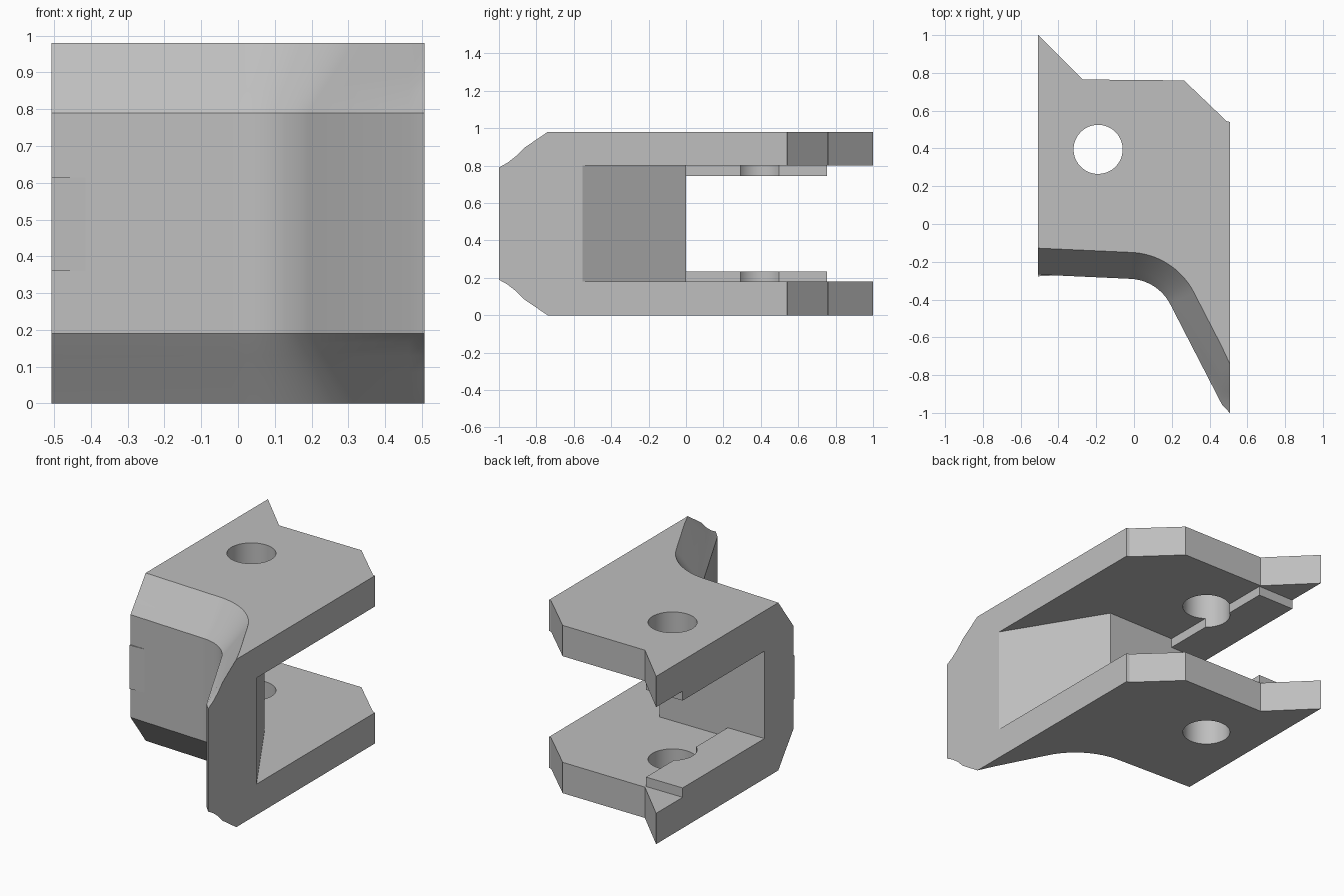
import bpy, bmesh
from math import cos, sin, radians

old = bpy.data.objects.get("Cube")
if old:
    bpy.data.objects.remove(old, do_unlink=True)

H, X = 0.98, 0.507            # height and half width
grey = bpy.data.materials.new("plain grey")
grey.use_nodes = True
grey.diffuse_color = (0.52, 0.52, 0.52, 1)
grey.node_tree.nodes["Principled BSDF"].inputs["Base Color"].default_value = grey.diffuse_color


def loft(name, rings):
    """Solid through matching rings of 3D points."""
    bm = bmesh.new()
    vs = [[bm.verts.new(p) for p in r] for r in rings]
    n = len(vs[0])
    bm.faces.new(vs[0])
    bm.faces.new(vs[-1])
    for a, b in zip(vs, vs[1:]):
        for i in range(n):
            j = (i + 1) % n
            bm.faces.new((a[i], a[j], b[j], b[i]))
    bmesh.ops.recalc_face_normals(bm, faces=bm.faces)
    me = bpy.data.meshes.new(name)
    bm.to_mesh(me)
    bm.free()
    me.materials.append(grey)
    ob = bpy.data.objects.new(name, me)
    bpy.context.collection.objects.link(ob)
    return ob


def prism(name, outline, z0, z1):
    return loft(name, [[(x, y, z) for x, y in outline] for z in (z0, z1)])


def cut(ob, *cutters):
    for c in cutters:
        m = ob.modifiers.new("cut", 'BOOLEAN')
        m.operation, m.solver, m.object = 'DIFFERENCE', 'EXACT', c
    dg = bpy.context.evaluated_depsgraph_get()
    dg.update()
    me = bpy.data.meshes.new_from_object(ob.evaluated_get(dg))
    ob.modifiers.clear()
    ob.data = me


def smooth(ob):
    bpy.ops.object.select_all(action='DESELECT')
    ob.select_set(True)
    bpy.context.view_layer.objects.active = ob
    bpy.ops.object.shade_smooth_by_angle(angle=radians(25))


def outline(d, tip):
    """Bracket outline with the front curve set back by d."""
    cx, cy, r, a1 = -0.03, -0.54, 0.25 + d, 27.3
    pts = [(-X, cy + r + 0.022)]
    for i in range(17):
        a = radians(88 + (a1 - 88) * i / 16)
        pts.append((cx + r * cos(a), cy + r * sin(a)))
    ex, ey = pts[-1]
    pts.append((0.465, ey - 1.94 * (0.465 - ex)))
    pts.append((X, tip))
    return pts + [(X, 0.54), (0.49, 0.545), (0.265, 0.76), (-0.27, 0.765), (-X, 1.0)]


# Bracket body: chamfered front, mirrored in height
levels = [(0, 0.14, -0.74), (0.085, 0.078, -0.865), (0.13, 0.044, -0.91),
          (0.165, 0.018, -0.955), (0.19, 0, -1.0)]
levels += [(H - z, d, t) for z, d, t in reversed(levels)]
body = loft("bracket_body", [[(x, y, z) for x, y in outline(d, t)] for z, d, t in levels])

# Jaw opening with a slanted inner wall, and the bolt hole
jaw = prism("jaw_cutter", [(-1, 0), (0.17, 0), (0.87, -1.15), (2, -1.15), (2, 2), (-1, 2)],
            0.18, 0.80)
hole = prism("hole_cutter", [(-0.19 + 0.13 * cos(radians(a)), 0.395 + 0.13 * sin(radians(a)))
                             for a in range(0, 360, 8)], -0.5, 1.5)
cut(body, jaw, hole)
smooth(body)

# Raised pads inside the jaw, notched by the hole
for name, z0, z1 in (("lower_pad", 0.17, 0.235), ("upper_pad", 0.745, 0.81)):
    pad = prism(name, [(-X, -0.01), (-0.27, -0.01), (-0.27, 0.755), (-X, 0.755)], z0, z1)
    cut(pad, hole)
    smooth(pad)

# Thin wedge at the outer edge of the front wall
prism("front_wedge", [(-X, -0.277), (-0.39, -0.271), (-0.39, -0.26), (-X, -0.26)], 0.36, 0.615)

for c in (jaw, hole):
    bpy.data.objects.remove(c, do_unlink=True)
